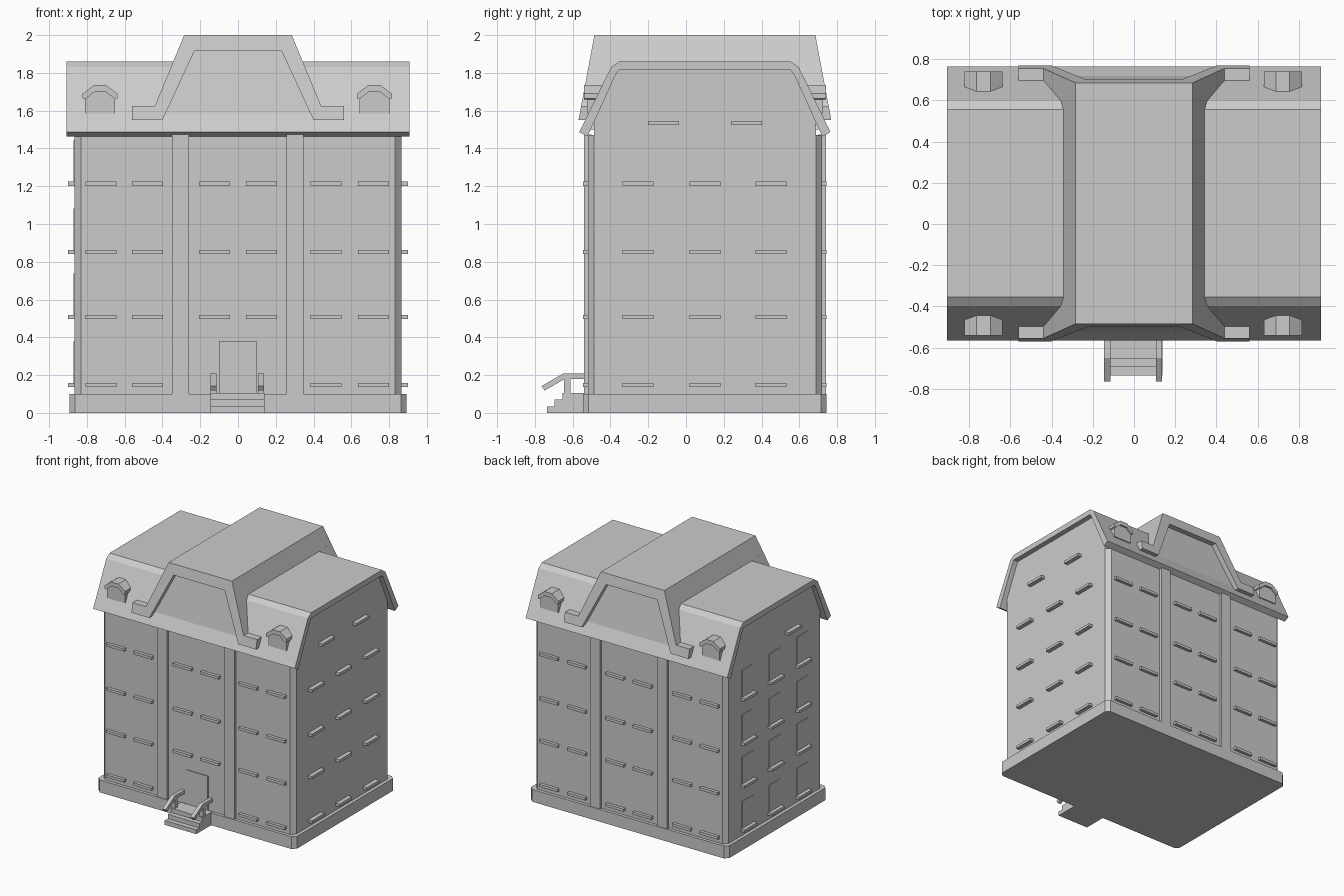
import bpy, bmesh
from mathutils import Vector

cube = bpy.data.objects.get("Cube")
if cube:
    bpy.data.objects.remove(cube)

stone = bpy.data.materials.new("plain_grey")
stone.use_nodes = True
GREY = (0.6, 0.6, 0.6, 1)
stone.diffuse_color = GREY
stone.node_tree.nodes["Principled BSDF"].inputs["Base Color"].default_value = GREY

MID = 0.1                       # depth centre of the building
SIDES = ((-1, "front"), (1, "back"))


def prism(name, start, end):
    """Solid between two matching outlines of 3D points."""
    bm = bmesh.new()
    a = [bm.verts.new(p) for p in start]
    b = [bm.verts.new(p) for p in end]
    bm.faces.new(a)
    bm.faces.new(b)
    for i in range(len(a)):
        j = (i + 1) % len(a)
        bm.faces.new((a[i], a[j], b[j], b[i]))
    bmesh.ops.recalc_face_normals(bm, faces=bm.faces)
    mesh = bpy.data.meshes.new(name)
    bm.to_mesh(mesh)
    bm.free()
    mesh.materials.append(stone)
    obj = bpy.data.objects.new(name, mesh)
    bpy.context.collection.objects.link(obj)
    return obj


def box(name, x, y, z):
    def ring(h):
        return [(x[0], y[0], h), (x[1], y[0], h), (x[1], y[1], h), (x[0], y[1], h)]
    return prism(name, ring(z[0]), ring(z[1]))


def along_x(name, outline, x0, x1):
    return prism(name, [(x0, y, z) for y, z in outline], [(x1, y, z) for y, z in outline])


def chamfered_block(name, w, d, c, z0, z1):
    """Block with cut vertical corners, half width w and half depth d."""
    quarter = [(w, d - c), (w - c, d)]
    ring = (quarter + [(-x, y) for x, y in quarter[::-1]]
            + [(-x, -y) for x, y in quarter] + [(x, -y) for x, y in quarter[::-1]])
    return prism(name, [(x, MID + y, z0) for x, y in ring], [(x, MID + y, z1) for x, y in ring])


def mirrored(half):
    """Depth profile mirrored about the building's middle."""
    return [(MID - d, z) for d, z in half] + [(MID + d, z) for d, z in half[::-1]]


# Plinth, walls and gable ends
chamfered_block("plinth", 0.892, 0.645, 0.03, 0, 0.1)
chamfered_block("walls", 0.865, 0.62, 0.033, 0.1, 1.47)
along_x("gable_walls", mirrored([(0.587, 1.42), (0.587, 1.54), (0.485, 1.785), (0.455, 1.83)]),
        -0.865, 0.865)

# Mansard roof shell with open underside
outer = mirrored([(0.665, 1.487), (0.497, 1.83), (0.455, 1.86)])
inner = mirrored([(0.622, 1.463), (0.475, 1.785), (0.455, 1.815)])
along_x("mansard_roof", outer + inner[::-1], -0.907, 0.907)


# Raised central roof, its ends leaning inward
def lean(z):
    return 0.585 + 0.187 * (2 - z)


def leaning(name, outline, ends):
    def place(side, back):
        return [(x, MID + side * (lean(z) - back), z) for x, z in outline]
    return prism(name, place(*ends[0]), place(*ends[1]))


leaning("central_roof", [(-0.49, 1.5), (-0.285, 2), (0.285, 2), (0.49, 1.5)],
        ((-1, 0.045), (1, 0.045)))
half_trim = [(0.285, 2), (0.44, 1.625), (0.56, 1.625), (0.56, 1.55), (0.40, 1.55), (0.23, 1.917)]
trim = half_trim + [(-x, z) for x, z in half_trim[::-1]]
for s, side in SIDES:
    leaning(side + "_gable_trim", trim, ((s, 0), (s, 0.065)))

# Pilasters and dormers on both long faces
for s, side in SIDES:
    for x in (-0.304, 0.301):
        box(side + "_pilaster", (x - 0.045, x + 0.045),
            sorted((MID + s * 0.6, MID + s * 0.64)), (0.1, 1.475))
    for x in (-0.73, 0.722):
        face = [(-0.08, 1.585), (0.08, 1.585), (0.08, 1.69), (0.03, 1.715), (-0.03, 1.715), (-0.08, 1.69)]
        hood = [(-0.092, 1.665), (-0.08, 1.66), (-0.03, 1.7), (0.03, 1.7), (0.08, 1.66),
                (0.092, 1.665), (0.092, 1.69), (0.033, 1.735), (-0.033, 1.735), (-0.092, 1.69)]
        for part, outline, front in (("dormer", face, 0.625), ("dormer_hood", hood, 0.64)):
            prism(side + "_" + part, [(x + u, MID + s * front, z) for u, z in outline],
                  [(x + u, MID + s * 0.5, z) for u, z in outline])

# Window sills on every storey, and tall panes on the right wall
LEVELS = (0.148, 0.508, 0.852, 1.213)
HALF, THICK = 0.082, 0.011
for level in LEVELS:
    z = (level - THICK, level + THICK)
    for s, side in SIDES:
        for x in (-0.725, -0.478, -0.124, 0.124, 0.467, 0.718):
            if side == "front" and level == LEVELS[0] and abs(x) < 0.2:
                continue
            box(side + "_sill", (x - HALF, x + HALF),
                sorted((MID + s * 0.61, MID + s * 0.645)), z)
    for y in (-0.253, 0.1, 0.45):
        for s, side in ((1, "left"), (-1, "right")):
            box(side + "_sill", sorted((s * 0.855, s * 0.9)), (y - HALF, y + HALF), z)
        box("right_window", (-0.87, -0.86), (y - 0.07, y + 0.07), (level, level + 0.23))
for s, y in ((1, -0.12), (1, 0.32), (-1, -0.12)):
    box("attic_sill", sorted((s * 0.855, s * 0.9)), (y - HALF, y + HALF), (1.523, 1.545))

# Door, steps and handrails
box("door", (-0.1, 0.097), (-0.528, -0.515), (0.1, 0.38))
steps = [(-0.53, 0), (-0.735, 0), (-0.735, 0.035), (-0.695, 0.035), (-0.695, 0.07),
         (-0.655, 0.07), (-0.655, 0.105), (-0.53, 0.105)]
along_x("entrance_steps", steps, -0.145, 0.139)
rail = [(-0.52, 0.208), (-0.65, 0.208), (-0.765, 0.142), (-0.748, 0.118), (-0.642, 0.18), (-0.52, 0.18)]
for x in (-0.145, 0.107):
    along_x("handrail", rail, x, x + 0.03)
    box("rail_post", (x, x + 0.03), (-0.645, -0.612), (0.1, 0.19))
